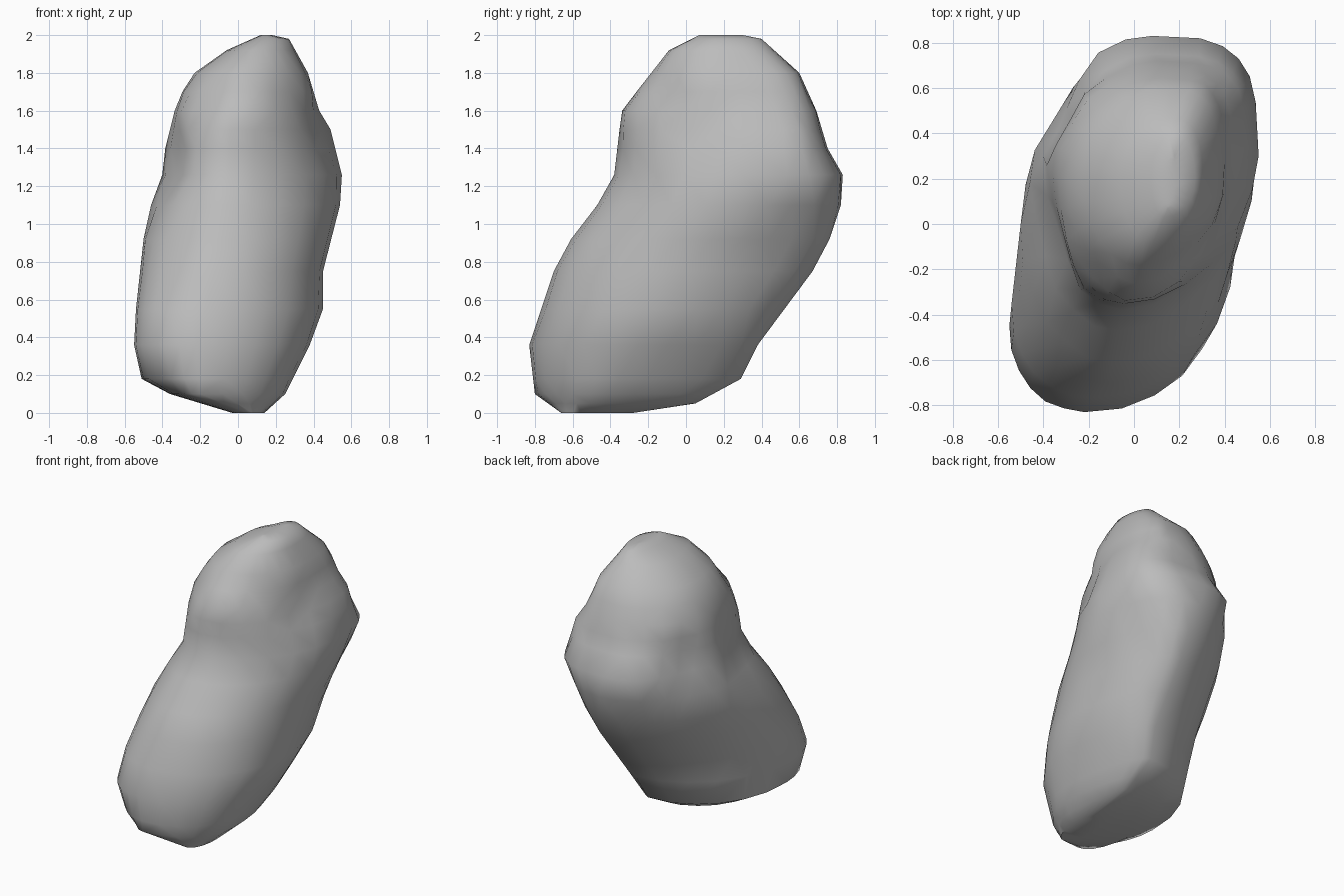
import bpy
import bmesh
import math
import random
from mathutils import Vector

random.seed(4)
cube = bpy.data.objects.get("Cube")
if cube:
    bpy.data.objects.remove(cube, do_unlink=True)

# Four guide lines up the sides of the rock, as (height, x, y)
LEFT_LINE = [(0, -.03, -.45), (.1, -.36, -.4), (.18, -.51, -.42), (.36, -.55, -.45),
             (.55, -.54, -.35), (.92, -.5, 0), (1.1, -.46, .18), (1.26, -.42, .3),
             (1.5, -.36, .23), (1.66, -.32, .2), (1.8, -.23, .2), (1.92, -.06, .2),
             (2, .12, .2)]
FRONT_LINE = [(0, .05, -.66), (.1, -.2, -.8), (.36, -.22, -.83), (.84, -.1, -.67),
              (1.1, -.07, -.47), (1.26, -.05, -.38), (1.6, -.04, -.34),
              (1.92, .08, -.09), (2, .15, .07)]
RIGHT_LINE = [(0, .14, -.45), (.1, .25, -.4), (.36, .38, -.25), (.55, .45, -.1),
              (.75, .45, 0), (1.1, .54, .28), (1.26, .55, .3), (1.5, .49, .35),
              (1.6, .43, .3), (1.8, .37, .25), (1.98, .27, .2), (2, .18, .2)]
BACK_LINE = [(0, .1, -.28), (.05, .1, .05), (.18, .1, .29), (.36, .14, .38),
             (.75, .16, .67), (.92, .17, .76), (1.1, .12, .82), (1.26, .08, .83),
             (1.4, .1, .75), (1.6, .1, .69), (1.8, .15, .6), (1.98, .18, .4),
             (2, .18, .3)]

# How square each corner between two guide lines is, as (height, power)
BACK_RIGHT = [(0, 1.8), (.4, 1.9), (.92, 2), (1.1, 2.3), (1.26, 3.4), (1.75, 3.4),
              (2, 2)]
BACK_LEFT = [(0, 2.3), (.25, 2.1), (.6, 1.8), (1.3, 1.85), (2, 2)]
FRONT_LEFT = [(0, 2), (.2, 2), (.5, 2.2), (1, 2), (1.4, 2.1), (2, 2)]
FRONT_RIGHT = [(0, 2), (.36, 2.1), (.8, 2), (1.3, 1.8), (1.7, 2.1), (2, 2.1)]

RING_HEIGHTS = [0, .05, .1, .18, .36, .55, .75, .92, 1.1, 1.26, 1.4, 1.5, 1.6,
                1.7, 1.8, 1.92, 1.98, 2]
STEPS = 6  # segments in each quarter of a ring

# Shallow hollows, as (centre, radius, depth)
HOLLOWS = [(Vector((-.4, -.06, 1.28)), .28, .045),
           (Vector((-.38, .52, 1.28)), .28, .06),
           (Vector((-.2, -.25, 1.65)), .2, .03),
           (Vector((.42, .05, 1.45)), .25, .03),
           (Vector((.22, -.12, 1.68)), .18, .02),
           (Vector((.5, .55, 1)), .2, .03)]


def along(line, z):
    """Values of a guide line at a height."""
    for low, high in zip(line, line[1:]):
        if z <= high[0]:
            t = (z - low[0]) / (high[0] - low[0])
            return [a + (b - a) * t for a, b in zip(low[1:], high[1:])]


def quarter(side, end, power):
    """Rounded corner from a side point (extreme x) to an end point (extreme y)."""
    points = []
    for step in range(STEPS + 1):
        angle = math.pi / 2 * step / STEPS
        u = max(math.cos(angle), 0) ** (2 / power)
        v = math.sin(angle) ** (2 / power)
        points.append((end[0] + (side[0] - end[0]) * u,
                       side[1] + (end[1] - side[1]) * v))
    return points


def ring(z):
    """Closed outline of the rock at one height, counterclockwise."""
    left, front = along(LEFT_LINE, z), along(FRONT_LINE, z)
    right, back = along(RIGHT_LINE, z), along(BACK_LINE, z)
    outline = quarter(right, back, along(BACK_RIGHT, z)[0])[:-1]
    outline += quarter(left, back, along(BACK_LEFT, z)[0])[:0:-1]
    outline += quarter(left, front, along(FRONT_LEFT, z)[0])[:-1]
    outline += quarter(right, front, along(FRONT_RIGHT, z)[0])[:0:-1]
    return [Vector((x, y, z)) for x, y in outline]


def weather(point, index, middle):
    """Press in the hollows and roughen everything but the guide lines."""
    inward = (middle - point).normalized()
    push = 0
    for centre, radius, depth in HOLLOWS:
        closeness = max(0, 1 - (point - centre).length / radius)
        push += depth * min(1, closeness * 1.6)
    if index % STEPS and .1 < point.z < 1.9:
        push += random.uniform(-.005, .005)
    return point + inward * push


def build_rock():
    bm = bmesh.new()
    rings = []
    for z in RING_HEIGHTS:
        outline = ring(z)
        middle = sum(outline, Vector()) / len(outline)
        rings.append([bm.verts.new(weather(p, i, middle))
                      for i, p in enumerate(outline)])
    for lower, upper in zip(rings, rings[1:]):
        for i in range(len(lower)):
            j = (i + 1) % len(lower)
            bm.faces.new((lower[i], lower[j], upper[j], upper[i]))
    bm.faces.new(rings[0][::-1])
    bm.faces.new(rings[-1])
    bmesh.ops.triangulate(bm, faces=bm.faces[:])
    bmesh.ops.recalc_face_normals(bm, faces=bm.faces[:])
    mesh = bpy.data.meshes.new("rock")
    bm.to_mesh(mesh)
    bm.free()
    rock = bpy.data.objects.new("rock", mesh)
    bpy.context.collection.objects.link(rock)
    return rock


# Single grey stone colour
stone = bpy.data.materials.new("stone_grey")
stone.use_nodes = True
colour = (.5, .5, .5, 1)
stone.diffuse_color = colour
shader = next(n for n in stone.node_tree.nodes if n.type == "BSDF_PRINCIPLED")
shader.inputs["Base Color"].default_value = colour

rock = build_rock()
rock.data.materials.append(stone)

# Smooth shading that keeps the hard ridges
bpy.ops.object.select_all(action="DESELECT")
rock.select_set(True)
bpy.context.view_layer.objects.active = rock
bpy.ops.object.shade_smooth_by_angle(angle=math.radians(50))
